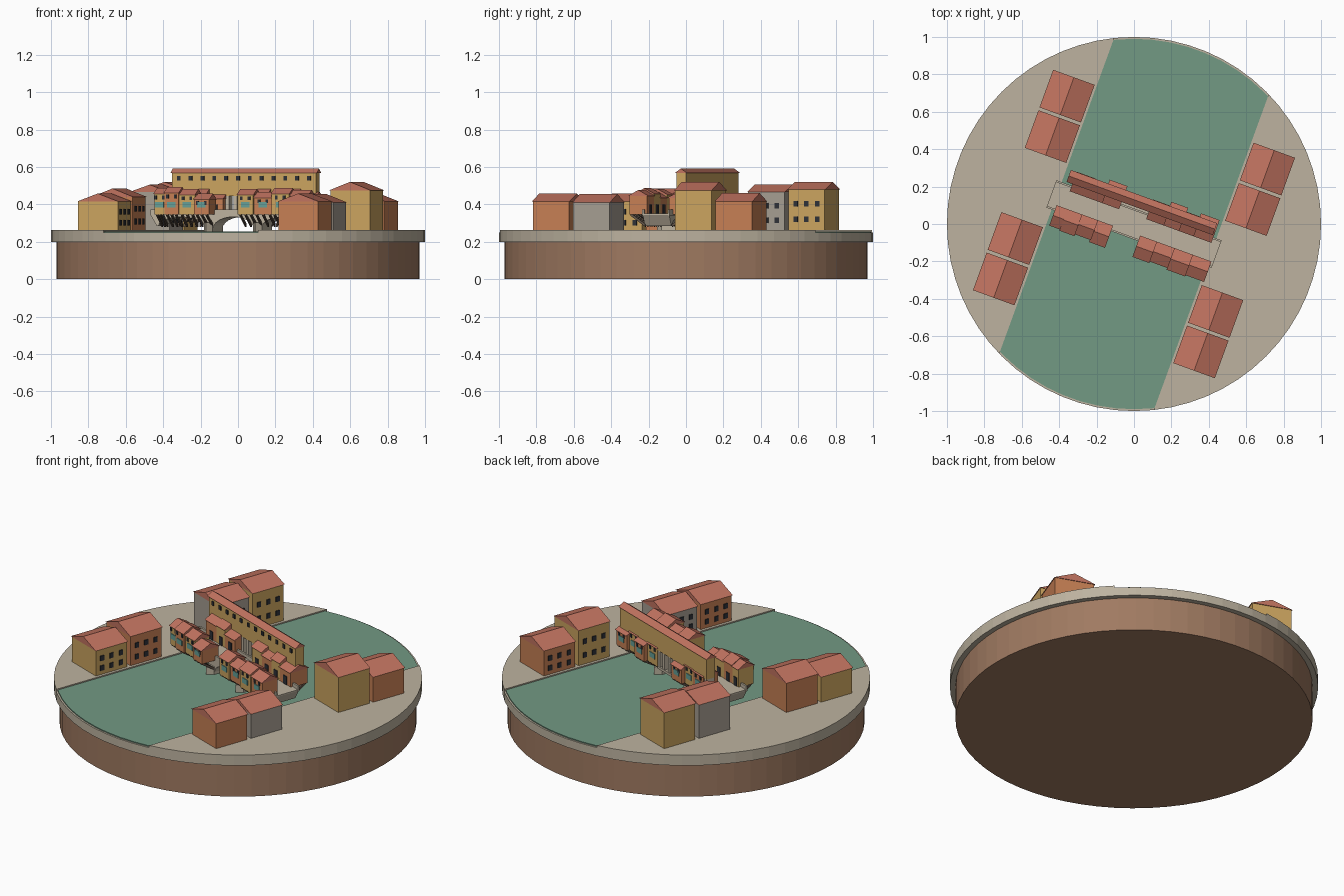
import bpy, bmesh, math
from mathutils import Matrix

if "Cube" in bpy.data.objects:
    bpy.data.objects.remove(bpy.data.objects["Cube"])

TURN = Matrix.Rotation(math.radians(-20), 4, 'Z')  # river and bridge run askew


def material(name, r, g, b):
    m = bpy.data.materials.new(name)
    m.use_nodes = True
    m.diffuse_color = (r, g, b, 1)
    node = next(n for n in m.node_tree.nodes if n.type == 'BSDF_PRINCIPLED')
    node.inputs["Base Color"].default_value = (r, g, b, 1)
    node.inputs["Roughness"].default_value = 0.9
    return m


STONE = material("pale stone", .51, .45, .35)
WATER = material("river green", .17, .32, .23)
ROOF = material("terracotta tile", .53, .17, .115)
EARTH = material("brown plinth", .35, .195, .12)
OCHRE = material("ochre plaster", .6, .37, .115)
ORANGE = material("orange plaster", .57, .215, .09)
GREY = material("grey plaster", .38, .34, .285)
DARK = material("dark glass", .027, .03, .038)
TEAL = material("teal shutter", .13, .35, .31)
TIMBER = material("weathered timber", .13, .095, .07)


def finish(name, bm, mat):
    bmesh.ops.recalc_face_normals(bm, faces=bm.faces)
    me = bpy.data.meshes.new(name)
    bm.to_mesh(me)
    bm.free()
    me.materials.append(mat)
    ob = bpy.data.objects.new(name, me)
    ob.matrix_world = TURN
    bpy.context.collection.objects.link(ob)
    return ob


def add_box(bm, x, y, z):
    """x, y and z are (low, high) pairs."""
    size = Matrix.Diagonal((x[1] - x[0], y[1] - y[0], z[1] - z[0], 1))
    mid = Matrix.Translation((sum(x) / 2, sum(y) / 2, sum(z) / 2))
    bmesh.ops.create_cube(bm, size=1, matrix=mid @ size)


def boxes(name, mat, items):
    bm = bmesh.new()
    for item in items:
        add_box(bm, *item)
    return finish(name, bm, mat)


def extrude(name, mat, points, shift):
    """Flat outline swept along a vector."""
    bm = bmesh.new()
    face = bm.faces.new([bm.verts.new(p) for p in points])
    out = bmesh.ops.extrude_face_region(bm, geom=[face])
    verts = [v for v in out['geom'] if isinstance(v, bmesh.types.BMVert)]
    bmesh.ops.translate(bm, verts=verts, vec=shift)
    return finish(name, bm, mat)


def gable(name, x, y, z, along_x):
    """Solid triangular roof."""
    if along_x:
        pts = [(x[0], y[0], z[0]), (x[0], y[1], z[0]), (x[0], sum(y) / 2, z[1])]
        return extrude(name, ROOF, pts, (x[1] - x[0], 0, 0))
    pts = [(x[0], y[0], z[0]), (x[1], y[0], z[0]), (sum(x) / 2, y[0], z[1])]
    return extrude(name, ROOF, pts, (0, y[1] - y[0], 0))


def disc(name, mat, radius, z, low=None, high=None):
    """Cylinder, optionally trimmed to a band in x."""
    bm = bmesh.new()
    bmesh.ops.create_cone(bm, cap_ends=True, segments=64, radius1=radius, radius2=radius,
                          depth=z[1] - z[0], matrix=Matrix.Translation((0, 0, sum(z) / 2)) @ TURN.inverted())
    for cut, side in ((low, -1), (high, 1)):
        if cut is not None:
            geom = bm.verts[:] + bm.edges[:] + bm.faces[:]
            bmesh.ops.bisect_plane(bm, geom=geom, plane_co=(cut, 0, 0),
                                   plane_no=(side, 0, 0), clear_outer=True)
            bmesh.ops.holes_fill(bm, edges=[e for e in bm.edges if e.is_boundary])
    return finish(name, bm, mat)


# Plinth, rim, river and banks
disc("plinth", EARTH, .97, (0, .2))
disc("rim", STONE, 1, (.2, .25))
disc("river", WATER, .99, (.249, .256), -.44, .44)
disc("left_bank", STONE, 1, (.249, .263), .44, None)
disc("right_bank", STONE, 1, (.249, .263), None, -.44)


# Riverside houses: side, position along bank, eaves, ridge, plaster
def house(side, v, eaves, ridge, mat):
    u, hu, hv = side * .57, .113, .103
    boxes("house_walls", mat, [((u - hu, u + hu), (v - hv, v + hv), (.255, eaves))])
    gable("house_roof", (u - .118, u + .118), (v - .107, v + .107), (eaves, ridge), False)
    face = u - side * hu
    panes = []
    for col in (-1, 0, 1):
        for z in (.26 + (eaves - .26) * .27, .26 + (eaves - .26) * .65):
            c = v + col * .062
            panes.append(((face - .005, face + .005), (c - .012, c + .012), (z - .015, z + .015)))
    boxes("house_windows", DARK, panes)


for spec in ((-1, -.52, .415, .458, OCHRE), (-1, -.29, .44, .485, ORANGE),
             (-1, .29, .465, .505, GREY), (-1, .52, .48, .52, OCHRE),
             (1, -.52, .415, .458, ORANGE), (1, -.29, .41, .455, GREY),
             (1, .29, .475, .52, OCHRE), (1, .52, .415, .46, ORANGE)):
    house(*spec)


# Bridge body with three segmental arches
def arch(u0, u1, spring, rise, steps=12):
    half, mid = (u1 - u0) / 2, (u0 + u1) / 2
    return [(mid - half * math.cos(math.pi * i / steps),
             spring + rise * math.sin(math.pi * i / steps)) for i in range(steps + 1)]


outline = [(-.47, .35), (-.47, .343), (-.435, .285)]
outline += arch(-.425, -.165, .285, .047) + [(-.165, .252), (-.115, .252)]
outline += arch(-.115, .115, .27, .063) + [(.115, .252), (.165, .252)]
outline += arch(.165, .425, .285, .047) + [(.435, .285), (.47, .343), (.47, .35)]
extrude("bridge_body", STONE, [(u, -.075, z) for u, z in outline], (0, .15, 0))
boxes("parapets", STONE, [((-.47, .47), (s * .073 - .005, s * .073 + .005), (.34, .372))
                          for s in (-1, 1)])
for u in (-.14, .14):
    plan = [(u - .025, -.08), (u, -.115), (u + .025, -.08),
            (u + .025, .08), (u, .115), (u - .025, .08)]
    extrude("pier_cutwater", STONE, [(a, b, .252) for a, b in plan], (0, 0, .05))


# Overhanging shops on struts; side is -1 for the front row, 1 for the back row
def shop(side, u0, u1, depth, eaves, mat):
    def across(a, b):
        return tuple(sorted((side * a, side * b)))
    mid = (u0 + u1) / 2
    boxes("shop_walls", mat, [((u0, u1), across(.055, depth), (.345, eaves))])
    gable("shop_roof", (u0 - .003, u1 + .003), across(.047, depth + .008),
          (eaves, eaves + .032), True)
    out = across(depth - .004, depth + .004)
    boxes("shop_shutters", TEAL, [((mid - .024, mid + .024), out, (.382, .412))])
    boxes("shop_windows", DARK, [((mid + s * .022 - .007, mid + s * .022 + .007), out,
                                  (eaves - .028, eaves - .008)) for s in (-1, 1)])
    inner = across(.051, .057)
    boxes("shop_door", DARK, [((mid - .015, mid + .015), inner, (.35, .4))])
    for u in (u0 + .015, mid, u1 - .015):
        pts = [(.07, .28), (.07, .295), (depth - .012, .347), (depth, .347), (depth, .34)]
        extrude("shop_strut", TIMBER, [(u - .005, side * v, z) for v, z in pts], (.01, 0, 0))


# Start, end, depth, eaves and plaster of each shop
FRONT = ((-.42, -.36, .155, .455, OCHRE), (-.36, -.28, .162, .46, ORANGE),
         (-.28, -.19, .152, .45, OCHRE), (-.19, -.105, .165, .425, ORANGE),
         (.055, .145, .16, .45, OCHRE), (.145, .25, .152, .435, ORANGE),
         (.25, .35, .162, .455, OCHRE), (.35, .455, .155, .445, ORANGE))
BACK = ((-.38, -.28, .15, .45, ORANGE), (-.28, -.2, .148, .455, OCHRE),
        (-.2, -.105, .17, .43, ORANGE), (.055, .15, .15, .455, OCHRE),
        (.15, .24, .172, .44, ORANGE), (.24, .32, .15, .455, OCHRE),
        (.32, .42, .168, .435, ORANGE))
for side, row in ((-1, FRONT), (1, BACK)):
    for spec in row:
        shop(side, *spec)

# Raised corridor above the back row, with an arcade at mid-span
boxes("corridor_walls", OCHRE, [((-.41, .41), (.094, .15), (.445, .568))])
gable("corridor_roof", (-.416, .416), (.088, .156), (.568, .592), True)
boxes("corridor_windows", DARK, [((u - .01, u + .01), (.089, .098), (.528, .552))
                                 for u in [-.37 + i * .0673 for i in range(12)]])
boxes("arcade_pillars", STONE, [((u - .01, u + .01), (.096, .148), (.343, .445))
                                for u in (-.095, -.05, 0, .045)])
boxes("arcade_floor", STONE, [((-.105, .055), (.07, .15), (.335, .35))])
boxes("corridor_end_post", STONE, [((-.405, -.385), (.096, .148), (.343, .447))])
